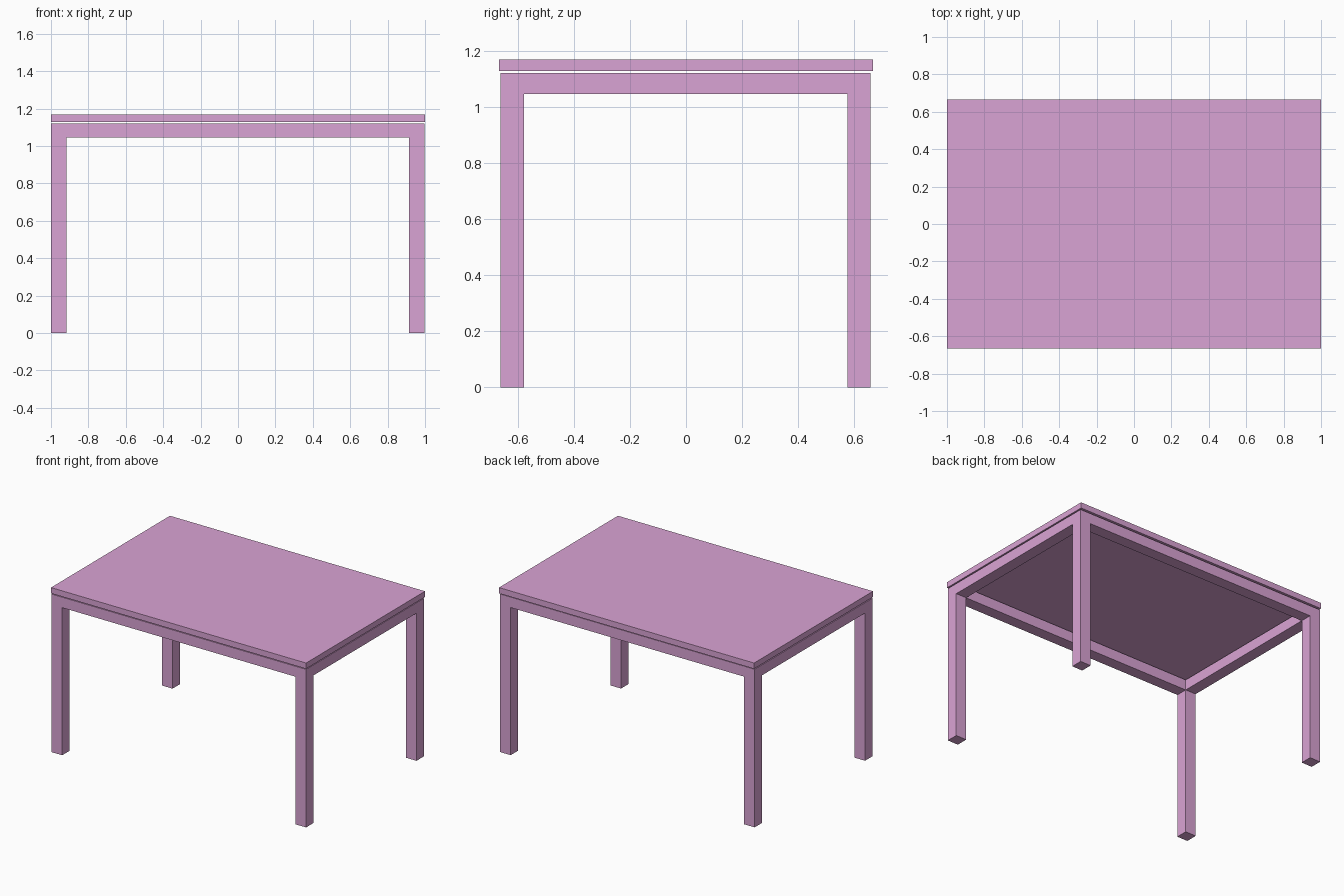
import bpy, bmesh
from mathutils import Vector

if "Cube" in bpy.data.objects:
    bpy.data.objects.remove(bpy.data.objects["Cube"])

pink = bpy.data.materials.new("pink")
pink.diffuse_color = (0.70, 0.37, 0.66, 1)
pink.use_nodes = True
pink.node_tree.nodes["Principled BSDF"].inputs["Base Color"].default_value = pink.diffuse_color


def finish(name, bm):
    bmesh.ops.recalc_face_normals(bm, faces=bm.faces)
    mesh = bpy.data.meshes.new(name)
    bm.to_mesh(mesh)
    bm.free()
    mesh.materials.append(pink)
    obj = bpy.data.objects.new(name, mesh)
    bpy.context.collection.objects.link(obj)
    return obj


def extrude(bm, faces, dz):
    geom = bmesh.ops.extrude_face_region(bm, geom=faces)["geom"]
    verts = [g for g in geom if isinstance(g, bmesh.types.BMVert)]
    bmesh.ops.translate(bm, verts=verts, vec=(0, 0, dz))


# Tabletop: thin slab floating just above the frame
top = bmesh.new()
bmesh.ops.create_cube(top, size=1)
bmesh.ops.scale(top, verts=top.verts, vec=(2.0, 1.332, 0.041))
bmesh.ops.translate(top, verts=top.verts, vec=(0, 0, 1.1475))
finish("tabletop", top)

# Legs and apron: one rectangular ring with its corners pulled down to the floor
APRON_Z, FRAME_Z = 1.046, 1.12
xs = (-0.999, -0.916, 0.914, 0.997)
ys = (-0.661, -0.578, 0.575, 0.658)
base = bmesh.new()
grid = [[base.verts.new((x, y, APRON_Z)) for y in ys] for x in xs]
corners, ring = [], []
for i in range(3):
    for j in range(3):
        if i == 1 and j == 1:
            continue
        f = base.faces.new((grid[i][j], grid[i + 1][j], grid[i + 1][j + 1], grid[i][j + 1]))
        ring.append(f)

# Thicken the ring upward, keeping the underside as a closed face
solid = bmesh.ops.extrude_face_region(base, geom=ring, use_keep_orig=True)["geom"]
bmesh.ops.translate(base, verts=[g for g in solid if isinstance(g, bmesh.types.BMVert)],
                    vec=(0, 0, FRAME_Z - APRON_Z))
base.faces.ensure_lookup_table()

# Four legs
for f in list(base.faces):
    c = f.calc_center_median()
    if abs(c.z - APRON_Z) < 1e-4 and abs(c.x) > 0.93 and abs(c.y) > 0.59:
        corners.append(f)
for f in corners:
    new = bmesh.ops.extrude_discrete_faces(base, faces=[f])["faces"][0]
    bmesh.ops.translate(base, verts=new.verts, vec=(0, 0, -APRON_Z))
finish("legs_and_apron", base)
